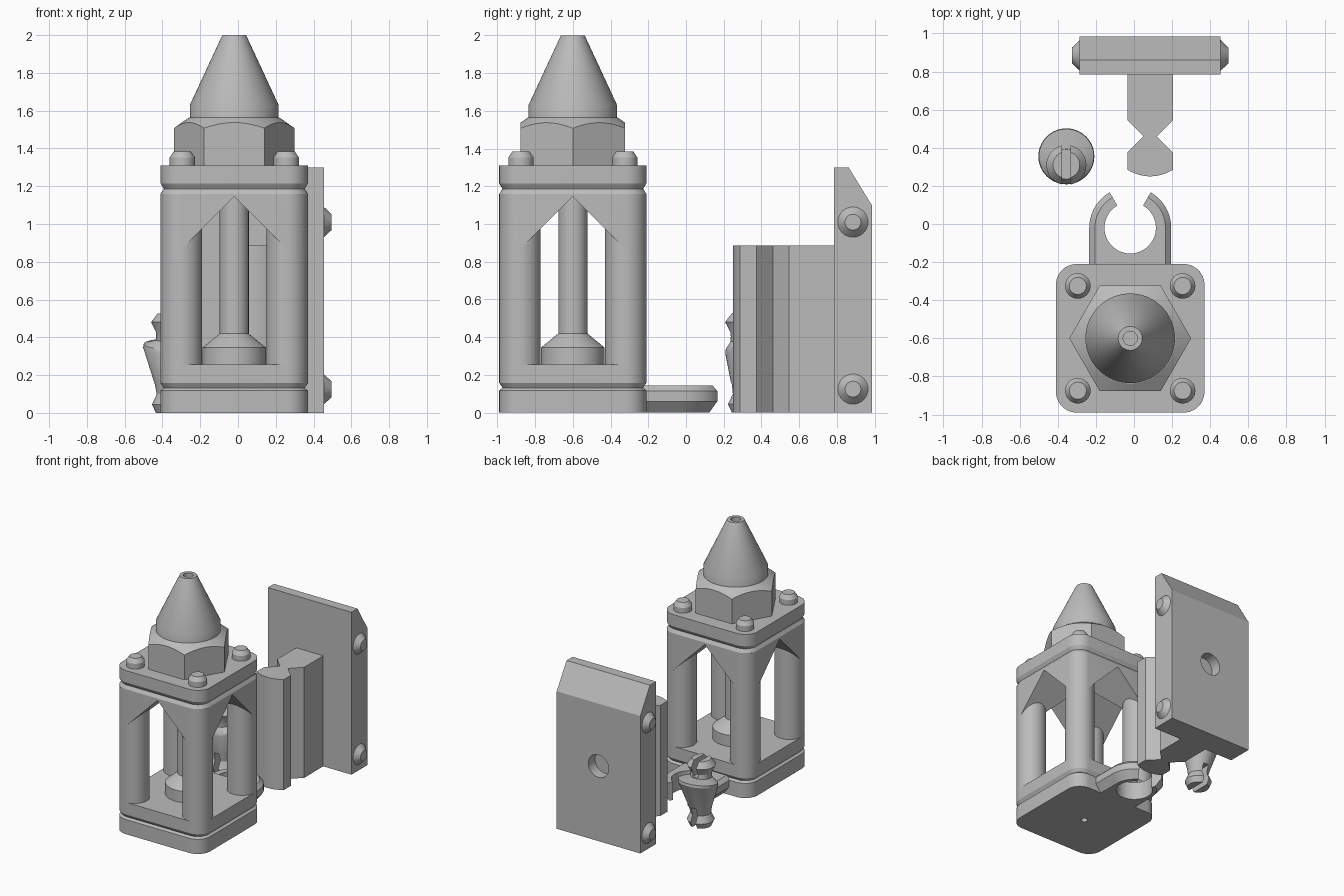
import bpy, bmesh, math
from mathutils import Matrix, Vector

if "Cube" in bpy.data.objects:
    bpy.data.objects.remove(bpy.data.objects["Cube"])

grey = bpy.data.materials.new("light grey")
grey.diffuse_color = (0.5, 0.5, 0.5, 1)
grey.use_nodes = True
grey.node_tree.nodes["Principled BSDF"].inputs["Base Color"].default_value = grey.diffuse_color
CX, CY = -0.02, -0.6          # axis of the tower
COL = 0.28                    # offset of the corner columns


def loft(name, rings, smooth=True):
    """Skin equal-length rings of 3D points and cap both ends."""
    bm = bmesh.new()
    vs = [[bm.verts.new(p) for p in ring] for ring in rings]
    n = len(vs[0])
    for a, b in zip(vs, vs[1:]):
        for i in range(n):
            j = (i + 1) % n
            bm.faces.new((a[i], a[j], b[j], b[i]))
    bm.faces.new(vs[0][::-1])
    bm.faces.new(vs[-1])
    bmesh.ops.recalc_face_normals(bm, faces=bm.faces)
    me = bpy.data.meshes.new(name)
    bm.to_mesh(me)
    bm.free()
    me.materials.append(grey)
    ob = bpy.data.objects.new(name, me)
    bpy.context.collection.objects.link(ob)
    if smooth:
        shade(ob)
    return ob


def select(ob):
    bpy.ops.object.select_all(action='DESELECT')
    ob.select_set(True)
    bpy.context.view_layer.objects.active = ob


def shade(ob):
    select(ob)
    bpy.ops.object.shade_smooth_by_angle(angle=math.radians(28))


def circle(x, y, r, z, n=48, tilt=0.0):
    return [(x + r * math.cos(a), y + r * math.sin(a), z + tilt * r * math.sin(a))
            for a in (2 * math.pi * i / n for i in range(n))]


def lathe(name, x, y, profile, n=48):
    return loft(name, [circle(x, y, r, z, n) for r, z in profile])


def prism(name, pts, z0, z1, smooth=True):
    return loft(name, [[(x, y, z) for x, y in pts] for z in (z0, z1)], smooth)


def box(name, x0, x1, y0, y1, z0, z1):
    return prism(name, [(x0, y0), (x1, y0), (x1, y1), (x0, y1)], z0, z1, False)


def boolean(ob, cutter, op='DIFFERENCE'):
    select(ob)
    mod = ob.modifiers.new("cut", 'BOOLEAN')
    mod.operation, mod.solver, mod.object = op, 'EXACT', cutter
    bpy.ops.object.modifier_apply(modifier=mod.name)
    bpy.data.objects.remove(cutter)
    shade(ob)


def rounded(inset, z, steps=10):
    """Rounded square ring around the tower axis."""
    r, pts = 0.11 - inset, []
    for k, (sx, sy) in enumerate(((1, 1), (-1, 1), (-1, -1), (1, -1))):
        for i in range(steps + 1):
            a = math.pi / 2 * (k + i / steps)
            pts.append((CX + sx * COL + r * math.cos(a), CY + sy * COL + r * math.sin(a), z))
    return pts


def plate(name, levels):
    return loft(name, [rounded(i, z) for i, z in levels])


# Tower plates with chamfered seams
base = plate("base_plate", [(0, 0), (0, 0.118), (0.018, 0.132)])
boolean(base, lathe("cutter", CX, CY, [(0.025, -0.1), (0.025, 0.1)], 24))
plate("cage_floor", [(0.018, 0.13), (0, 0.158), (0, 0.255)])
plate("cap_plate", [(0.018, 1.185), (0, 1.215), (0, 1.31)])

# Vaulted cage top: rounded block with two crossing gabled tunnels
vault = plate("cage_vault", [(0, 0.74), (0, 1.16), (0.018, 1.188)])
for turn in (0, math.pi / 2):
    gable = [(-0.6, 0.545), (0.6, 0.545), (0, 1.145)]
    rot = Matrix.Translation((CX, CY, 0)) @ Matrix.Rotation(turn, 4, 'Z')
    boolean(vault, loft("cutter", [[rot @ Vector((x, y, z)) for x, z in gable]
                                   for y in (-0.7, 0.7)], False))

# Corner columns and cap bolts
for sx in (-1, 1):
    for sy in (-1, 1):
        x, y = CX + sx * COL, CY + sy * COL
        lathe("column", x, y, [(0.11, 0.24), (0.11, 1.155)])
        x, y = CX + sx * 0.275, CY + sy * 0.275
        lathe("cap_bolt", x, y, [(0.067, 1.3), (0.067, 1.352), (0.045, 1.385)], 32)

# Central rod with its foot
lathe("rod", CX, CY, [(0.168, 0.245), (0.168, 0.345), (0.077, 0.42), (0.077, 1.19)])

# Chamfered hex nut and conical nozzle
nut = lathe("hex_nut", CX, CY, [(0.32, 1.3), (0.32, 1.6)], 6)
boolean(nut, lathe("cutter", CX, CY, [(0.5, 1.2), (0.5, 1.382), (0.237, 1.565)], 96),
        'INTERSECT')
lathe("nozzle", CX, CY, [(0.235, 1.5), (0.235, 1.63), (0.063, 2.0), (0.037, 2.0),
                         (0.037, 1.7)], 64)


# Open ring clip on the back of the base
def clip_ring(R, z):
    cx, cy, inner = CX, -0.02, 0.135
    arc = lambda r, a0, a1, n: [(cx + r * math.cos(math.radians(a0 + (a1 - a0) * i / n)),
                                 cy + r * math.sin(math.radians(a0 + (a1 - a0) * i / n)), z)
                                for i in range(n + 1)]
    return ([(cx - R, -0.25, z)] + arc(R, 180, 120, 14) + arc(inner, 120, 420, 40)
            + arc(R, 60, 0, 14) + [(cx + R, -0.25, z)])


loft("clip", [clip_ring(R, z) for R, z in
              ((0.165, 0), (0.215, 0.06), (0.215, 0.115), (0.185, 0.145))])

# Wall plate with sloped top edge and a blind hole in the back
side = [(0.785, 0), (0.985, 0), (0.985, 1.1), (0.862, 1.3), (0.785, 1.3)]
wall = loft("wall_plate", [[(x, y, z) for y, z in side] for x in (-0.285, 0.455)], False)
boolean(wall, loft("cutter", [[(0.085 + a, y, 0.6 + b) for a, b, _ in circle(0, 0, 0.09, 0)]
                              for y in (0.9, 1.1)]))

# Tapered rivets on both plate edges
for s in (-1, 1):
    for z0 in (0.125, 1.01):
        loft("side_rivet", [[(0.085 + s * d, 0.885 + a, z0 + b)
                             for a, b, _ in circle(0, 0, r, 0, 32)]
                            for d, r in ((0.35, 0.08), (0.37, 0.08), (0.41, 0.042))])

# Hanging bar with V notches and a bowed front
half = [(0.12, 0.79), (0.12, 0.545), (0.035, 0.46), (0.12, 0.375)]
bow = [(0.12 - 0.02 * i, 0.25 + 0.035 * (1 - i / 6) ** 2) for i in range(7)]
right = half + bow
left = [(-x, y) for x, y in reversed(right[:-1])]
prism("notched_bar", [(0.085 + x, y) for x, y in right + left], 0, 0.885)

# Slotted snap plug with an offset tilted collar
PX = -0.355
plug = loft("snap_plug", [circle(PX, y, r, z, 40, t) for y, r, z, t in (
    (0.32, 0.08, 0.0, 0), (0.32, 0.1, 0.045, 0), (0.32, 0.075, 0.1, 0),
    (0.325, 0.085, 0.15, 0), (0.355, 0.147, 0.345, 0.2), (0.355, 0.144, 0.365, 0.2),
    (0.315, 0.078, 0.385, 0.1), (0.31, 0.078, 0.425, 0), (0.31, 0.105, 0.48, 0),
    (0.31, 0.07, 0.527, 0))])
for z0, z1 in ((-0.1, 0.16), (0.4, 0.7)):
    boolean(plug, box("cutter", PX - 0.022, PX + 0.022, 0.1, 0.6, z0, z1))
